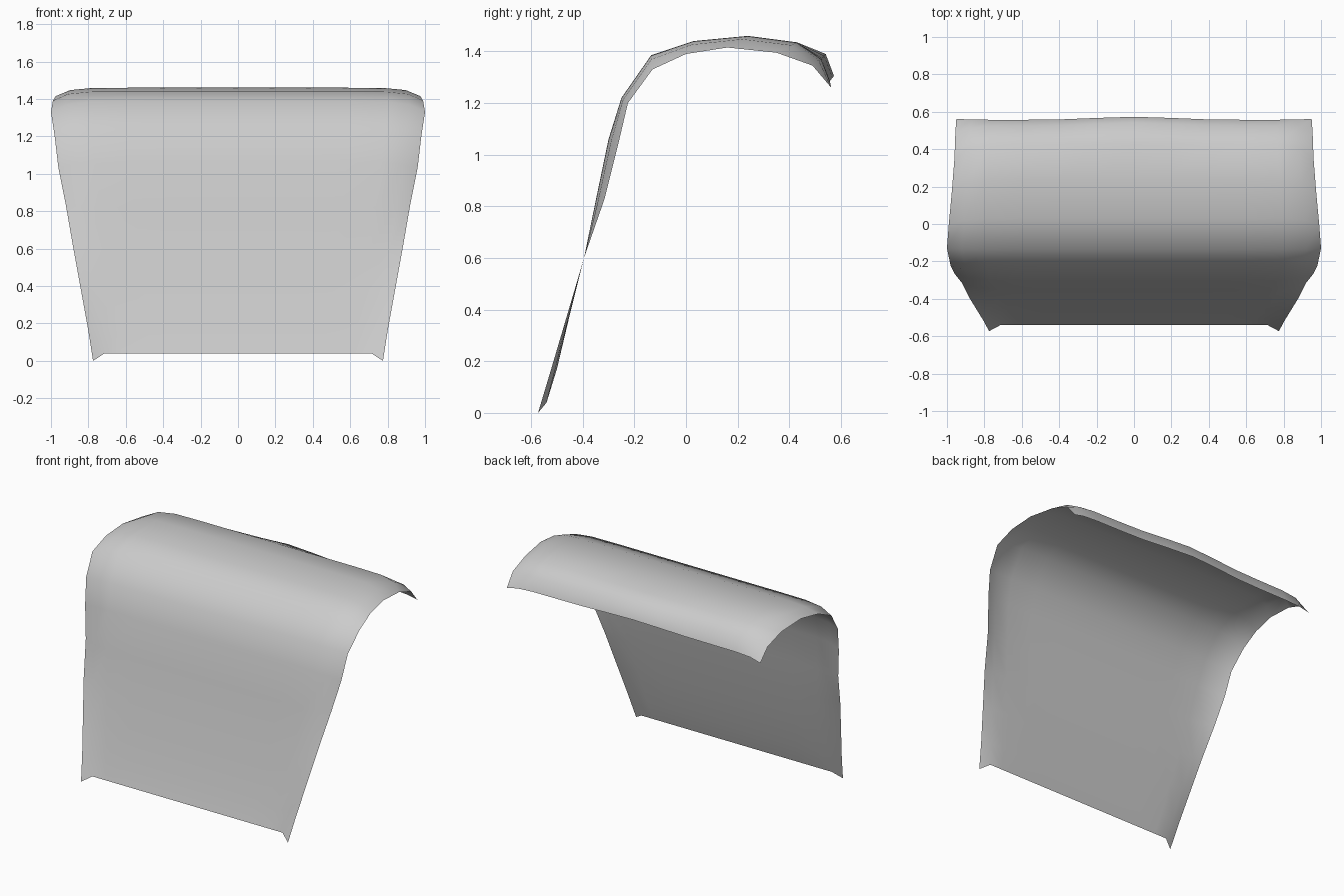
import bpy, bmesh, math

# Rows from the front hem up and over to the back hem:
# (middle y, middle z, edge x, edge y, edge z)
ROWS = [
    (-.540, .040, .775, -.573, 0.00),
    (-.500, .170, .800, -.525, .160),
    (-.450, .380, .840, -.460, .380),
    (-.395, .600, .880, -.395, .600),
    (-.350, .820, .920, -.315, .830),
    (-.300, 1.06, .960, -.265, 1.03),
    (-.250, 1.22, .980, -.225, 1.20),
    (-.135, 1.385, 1.00, -.130, 1.33),
    (.030, 1.44, .990, 0.00, 1.39),
    (.240, 1.46, .975, .160, 1.415),
    (.430, 1.435, .960, .350, 1.395),
    (.525, 1.37, .955, .490, 1.345),
    (.557, 1.285, .950, .562, 1.26),
]
# Columns across half the width: (fraction of width, blend toward the edge profile)
HALF = [(0, 0), (.2, 0), (.4, 0), (.6, 0), (.8, .03), (.92, .28), (1, 1)]
COLS = [(-t, w) for t, w in reversed(HALF[1:])] + HALF

# Draped cloth sheet
bm = bmesh.new()
grid = []
for i, (my, mz, ex, ey, ez) in enumerate(ROWS):
    row = []
    for t, w in COLS:
        if i == 0:
            w = w if w == 1 else 0          # pointed hem corners
        y, z = my + (ey - my) * w, mz + (ez - mz) * w
        if i >= len(ROWS) - 2:              # wavy back hem
            bump = math.exp(-(t / .3) ** 2)
            y += .016 * bump
            z += .02 * bump
        row.append(bm.verts.new((ex * t, y, z)))
    grid.append(row)
for a, b in zip(grid, grid[1:]):
    for j in range(len(COLS) - 1):
        bm.faces.new((a[j], a[j + 1], b[j + 1], b[j])).smooth = True

mesh = bpy.data.meshes.new("draped_cloth")
bm.to_mesh(mesh)
bm.free()
cloth = bpy.data.objects.new("draped_cloth", mesh)
bpy.context.collection.objects.link(cloth)
